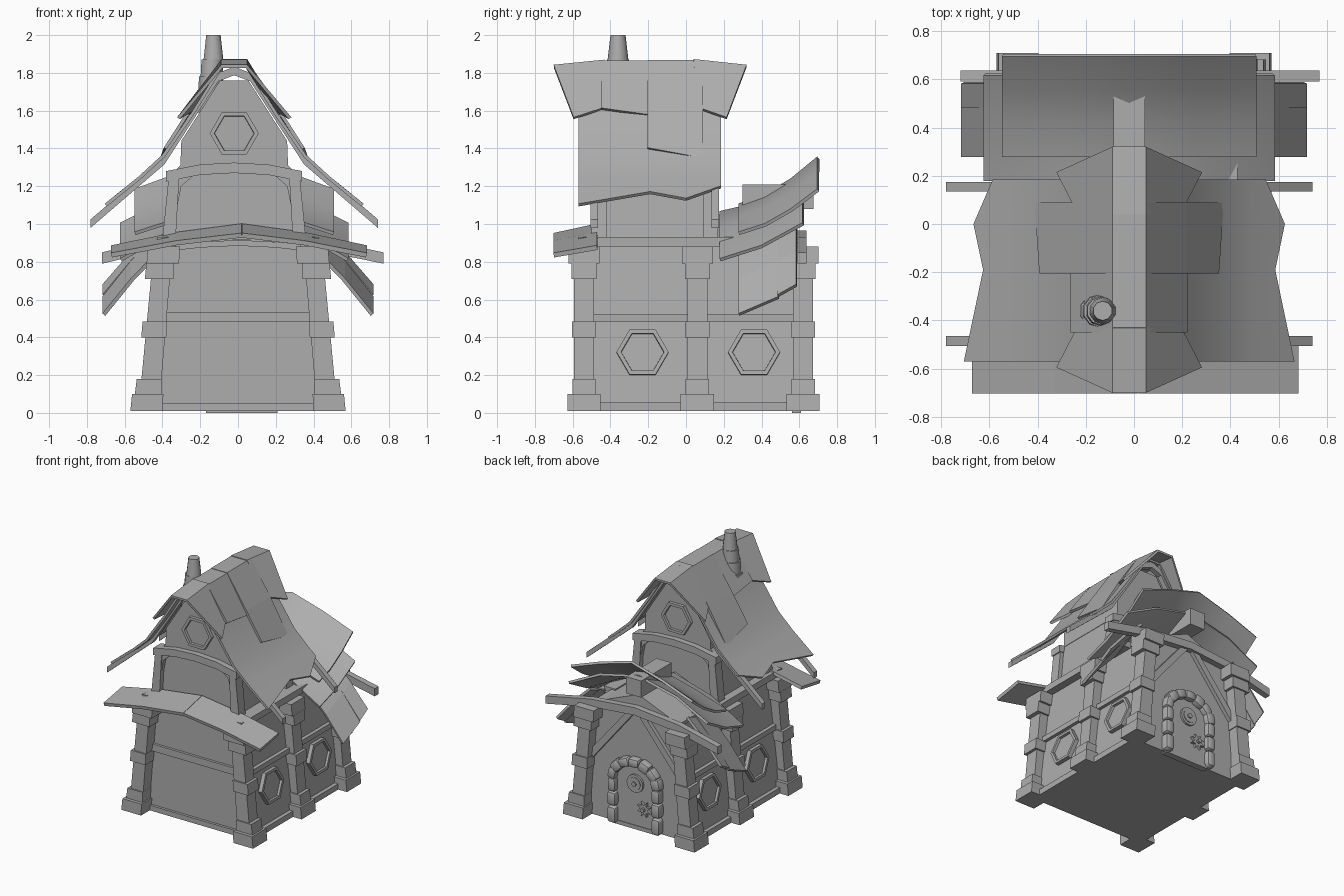
import bpy, bmesh, math, random
from mathutils import Matrix

if "Cube" in bpy.data.objects:
    bpy.data.objects.remove(bpy.data.objects["Cube"])

random.seed(3)
C = -0.02  # centre line of the upper roof
GREY = bpy.data.materials.new("dark_grey")
GREY.diffuse_color = (.42, .42, .42, 1)
GREY.use_nodes = True
GREY.node_tree.nodes["Principled BSDF"].inputs["Base Color"].default_value = GREY.diffuse_color


def finish(name, bm):
    bmesh.ops.recalc_face_normals(bm, faces=bm.faces[:])
    me = bpy.data.meshes.new(name)
    bm.to_mesh(me)
    bm.free()
    me.materials.append(GREY)
    ob = bpy.data.objects.new(name, me)
    bpy.context.collection.objects.link(ob)
    return ob


def smooth(ob, degrees=35):
    """Apply modifiers and smooth everything but the sharp edges."""
    bpy.ops.object.select_all(action='DESELECT')
    bpy.context.view_layer.objects.active = ob
    ob.select_set(True)
    bpy.ops.object.convert(target='MESH')
    bpy.ops.object.shade_smooth_by_angle(angle=math.radians(degrees))


def prism(name, pts, y0, y1):
    """Extrude an (x, z) outline along y."""
    bm = bmesh.new()
    a = [bm.verts.new((x, y0, z)) for x, z in pts]
    b = [bm.verts.new((x, y1, z)) for x, z in pts]
    bm.faces.new(a)
    bm.faces.new(b[::-1])
    for i in range(len(pts)):
        j = (i + 1) % len(pts)
        bm.faces.new((a[i], b[i], b[j], a[j]))
    return finish(name, bm)


def box(name, x0, x1, y0, y1, z0, z1):
    return prism(name, [(x0, z0), (x1, z0), (x1, z1), (x0, z1)], y0, y1)


def strip(name, top, t, y0, y1):
    """Beam that follows a polyline in x, z with vertical thickness t."""
    return prism(name, top + [(x, z - t) for x, z in top[::-1]], y0, y1)


def sheet(name, rows, t=0.018):
    """Thin panel through a grid of points."""
    bm = bmesh.new()
    v = [[bm.verts.new(p) for p in r] for r in rows]
    for r, q in zip(v, v[1:]):
        for i in range(len(r) - 1):
            bm.faces.new((r[i], r[i + 1], q[i + 1], q[i]))
    ob = finish(name, bm)
    m = ob.modifiers.new("thickness", 'SOLIDIFY')
    m.thickness = t
    m.offset = 0
    return ob


def gable(half, c=C):
    """Mirror a half row of (x, y, z), ridge to eave, into a full row."""
    return [(c - x, y, z) for x, y, z in half[::-1]] + \
           [(c + x, y, z) for x, y, z in half if x > 0]


def hex_window(loc, turn, tilt=0, r=.138):
    bm = bmesh.new()
    bmesh.ops.create_cone(bm, cap_ends=True, segments=6, radius1=r, radius2=r, depth=0.05)
    cap = max(bm.faces, key=lambda f: f.calc_center_median().z)
    bmesh.ops.inset_individual(bm, faces=[cap], thickness=0.024, depth=0)
    bmesh.ops.inset_individual(bm, faces=[cap], thickness=0.002, depth=-0.018)
    bm.transform(Matrix.Translation(loc) @ Matrix.Rotation(turn, 4, 'Z')
                 @ Matrix.Rotation(math.pi / 2 - tilt, 4, 'Y'))
    finish("hex_window", bm)


# Lower storey
prism("lower_walls", [(-.47, .01), (.47, .01), (.365, .92), (-.365, .92)], -.5, .59)
box("door_step", -.17, .21, .56, .61, 0, .03)
for s in (-1, 1):
    # leaning pillars: outline is (centre, half width, z) bottom and top
    for yc in (-.54, .06, .62):
        for part, c0, h0, z0, c1, h1, z1, hy in (
                ("pillar_base", .485, .085, .01, .478, .083, .1, .088),
                ("pillar_plinth", .476, .07, .1, .47, .066, .18, .062),
                ("pillar_shaft", .458, .053, .18, .41, .05, .72, .053),
                ("pillar_band", .446, .066, .4, .441, .064, .485, .064),
                ("pillar_cap", .417, .076, .71, .412, .073, .79, .066),
                ("pillar_head", .398, .086, .79, .392, .084, .88, .082)):
            prism(part, [(s * (c0 - h0), z0), (s * (c0 + h0), z0),
                         (s * (c1 + h1), z1), (s * (c1 - h1), z1)], yc - hy, yc + hy)
    # side rails
    for part, xa, xb, z0, z1, y0, y1 in (("side_sill", .44, .495, .01, .055, -.5, .6),
                                         ("side_rail", .38, .44, .48, .52, -.5, .6),
                                         ("side_top_beam", .33, .43, .88, .93, -.57, .4)):
        box(part, min(s * xa, s * xb), max(s * xa, s * xb), y0, y1, z0, z1)
    for y in (-.23, .36):
        hex_window((s * .44, y, .32), 0 if s > 0 else math.pi, .115)
    # diagonal braces on the door wall
    prism("door_wall_brace", [(s * .0, .93), (s * .06, .93), (s * .40, .52), (s * .40, .44)], .58, .62)

# Front wall rails
box("front_sill", -.45, .45, -.52, -.48, .01, .05)
box("front_rail", -.41, .41, -.52, -.48, .48, .535)
strip("front_arch_beam", [(-.38, .885), (-.2, .905), (0, .915), (.2, .905), (.38, .885)], .03, -.54, -.48)

# Front awning, two curved halves
for s, edge in ((-1, -.67), (1, .68)):
    xs = (.02, .02 + (edge - .02) * .5, edge)
    sheet("front_awning", [[(x, -.70, z) for x, z in zip(xs, (.94, .9, .835))],
                           [(x, -.47, z) for x, z in zip(xs, (.99, .945, .875))]], .025)

# Upper storey with gables at both ends
prism("upper_walls", [(C - .35, .9), (C + .35, .9), (C + .315, 1.28), (C + .285, 1.31), (C + .28, 1.44),
                      (C + .075, 1.76), (C - .075, 1.76), (C - .28, 1.44), (C - .285, 1.31),
                      (C - .315, 1.28)], -.46, .13)
for y, turn in ((-.46, -math.pi / 2), (.13, math.pi / 2)):
    hex_window((C, y, 1.48), turn, r=.13)
    strip("gable_arch", [(C - .36, 1.28), (C - .18, 1.315), (C, 1.325), (C + .18, 1.315), (C + .36, 1.28)],
          .055, y - .045, y + .045)
    for s in (-1, 1):
        prism("gable_post", [(C + s * .38, .92), (C + s * .31, .92), (C + s * .29, 1.27), (C + s * .345, 1.27)],
              y - .04, y + .04)
        prism("gable_bracket", [(C + s * .31, 1.05), (C + s * .31, 1.24), (C + s * .2, 1.27), (C + s * .28, 1.2)],
              y - .03, y + .03)
        # bargeboards, crossing at the peak
        strip("bargeboard", [(C - s * .02, 1.84), (C + s * .085, 1.8), (C + s * .37, 1.36), (C + s * .76, 1.025)],
              .045, y - .045 + (y > 0) * .05, y - .005 + (y > 0) * .05)

# Main roof
rows = []
for y, x, z in ((-.57, .68, 1.10), (-.19, .60, 1.165), (0, .64, 1.13), (.185, .56, 1.195)):
    rows.append(gable([(.065, y, 1.835), (.22, y, 1.585), (.375, y, 1.36), (.5, y, 1.245), (x, y, z)]))
smooth(sheet("main_roof", rows))
sheet("roof_patch_small", [gable([(.065, -.45, 1.857), (.235, -.45, 1.61)]),
                           gable([(.065, -.2, 1.857), (.235, -.2, 1.575)])])
sheet("roof_patch_large", [gable([(.065, -.205, 1.86), (.23, -.205, 1.61), (.365, -.205, 1.40)]),
                           gable([(.065, .09, 1.86), (.23, .09, 1.61), (.385, .09, 1.345)])])
sheet("front_ridge_cap", [gable([(.065, -.70, 1.835), (.295, -.595, 1.56)]),
                          gable([(.065, -.43, 1.862), (.215, -.44, 1.61)])])
sheet("back_ridge_cap", [gable([(.065, .32, 1.835), (.295, .215, 1.56)]),
                         gable([(.065, .04, 1.865), (.215, .06, 1.615)])])

# Chimney
for z0, r0, z1, r1, x in ((1.59, .08, 1.69, .076, -.148), (1.69, .071, 1.78, .067, -.143),
                          (1.78, .063, 1.87, .058, -.138), (1.87, .055, 2.0, .04, -.13)):
    bm = bmesh.new()
    bmesh.ops.create_cone(bm, cap_ends=True, segments=10, radius1=r0, radius2=r1, depth=z1 - z0,
                          matrix=Matrix.Translation((x, -.36, (z0 + z1) / 2)))
    smooth(finish("chimney_section", bm), 40)

# Back porch roof: two layered gables and steep side panels
prism("porch_gable", [(-.37, .9), (.37, .9), (0, 1.05)], .12, .59)
box("porch_ridge_beam", -.085, .045, .3, .675, 1.08, 1.21)
smooth(sheet("porch_roof_top", [gable([(0, y, r), (.27, y, r * .55 + e * .45), (.525, y, e)])
                                for y, r, e in ((.28, 1.10, .95), (.42, 1.15, .995),
                                                (.56, 1.235, 1.075), (.70, 1.35, 1.18))]))
smooth(sheet("porch_roof_under", [gable([(0, y, r), (.33, y, r * .5 + e * .5 + .03), (.60, y, e)])
                                  for y, r, e in ((.18, 1.06, .81), (.40, 1.11, .88), (.62, 1.21, 1.0))]))
for s in (-1, 1):
    for part, a, b in (("porch_side_panel_wide", (.28, .85, .52), (.49, .95, .61)),
                       ("porch_side_panel_narrow", (.487, .94, .62), (.585, .98, .675))):
        sheet(part, [[(s * .42, y, t), (s * .56, y, (t + e) / 2 + .02), (s * .71, y, e)] for y, t, e in (a, b)], .02)
strip("porch_tie_beam", [(-.72, .85), (-.38, .93), (0, .965), (.38, .93), (.77, .85)], .06, .59, .637)

# Door on the back wall
D = .01
arch = [(D + .17 * math.cos(math.radians(t)), .38 + .13 * math.sin(math.radians(t))) for t in range(0, 181, 20)]
prism("door", [(D + .17, .01)] + arch + [(D - .17, .01)], .58, .605)
stones = [(D + s * .19, z, math.pi / 2, h) for s in (-1, 1) for z, h in ((.075, .13), (.2, .11), (.31, .11))]
for i in range(7):
    t = math.radians(10 + i * 160 / 6)
    stones.append((D + .19 * math.cos(t), .375 + .15 * math.sin(t),
                   math.atan2(.15 * math.cos(t), -.19 * math.sin(t)), .092))
for x, z, a, length in stones:
    bm = bmesh.new()
    bmesh.ops.create_cube(bm, size=1)
    bmesh.ops.bevel(bm, geom=bm.edges[:], offset=.25, segments=2, profile=.5, affect='EDGES')
    w = .072 * random.uniform(.9, 1.12)
    bm.transform(Matrix.Translation((x, .605, z)) @ Matrix.Rotation(-a, 4, 'Y')
                 @ Matrix.Diagonal((length, .085, w, 1)))
    smooth(finish("door_frame_stone", bm), 40)

# Round door window and star-shaped handle
for part, r, y in (("door_window_ring", .07, .62), ("door_window_pane", .05, .625), ("door_window_stud", .018, .635)):
    prism(part, [(D + r * math.cos(i * math.pi / 8), .36 + r * math.sin(i * math.pi / 8)) for i in range(16)], .59, y)
star = [((.06 if i % 2 else .032) * math.cos(i * math.pi / 8),
         (.06 if i % 2 else .032) * math.sin(i * math.pi / 8)) for i in range(16)]
prism("door_handle_star", [(x - .07, z + .18) for x, z in star], .60, .625)
prism("door_handle_knob", [(.5 * x - .07, .5 * z + .18) for x, z in star[::2]], .60, .645)
